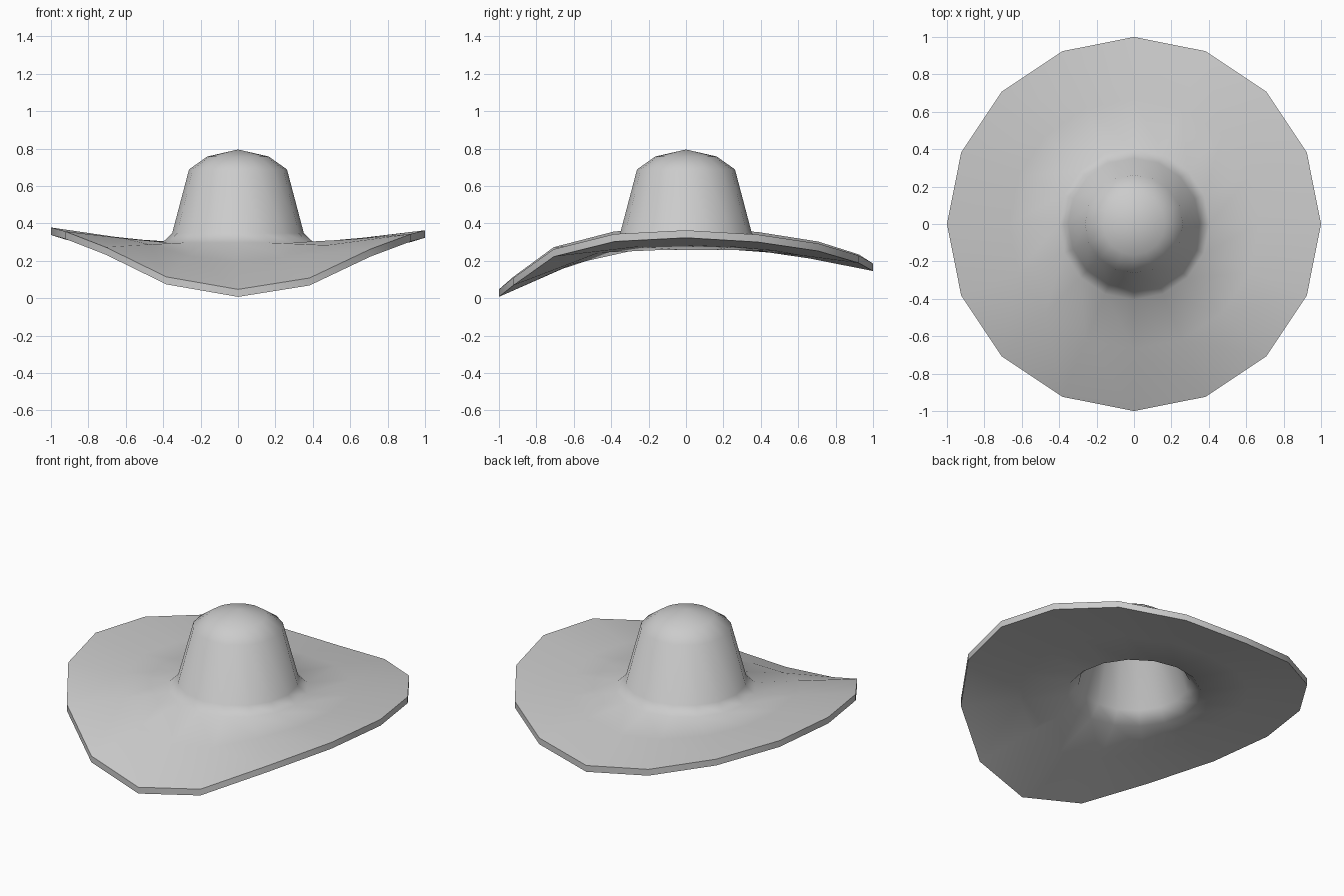
import bpy, bmesh
from math import sin, cos, pi, radians

old = bpy.data.objects.get("Cube")
if old:
    bpy.data.objects.remove(old, do_unlink=True)

SIDES = 16
THICK = 0.04
# Rim height from the front round to the back; the sides curl upwards
RIM = [0.047, 0.108, 0.262, 0.343, 0.363, 0.34, 0.292, 0.228, 0.185]
BASE = 0.297

# Profile rings: radius, height, share of the rim's bend
OUTER = [(0.165, 0.757, 0), (0.262, 0.688, 0), (0.352, 0.347, 0),
         (0.405, BASE, 0), (0.67, BASE, 0.4), (1.0, BASE, 1)]
INNER = [(1.0, BASE - THICK, 1), (0.66, BASE - THICK, 0.4),
         (0.385, BASE - THICK, 0), (0.32, 0.325, 0),
         (0.225, 0.66, 0), (0.15, 0.718, 0)]


def add_ring(bm, radius, height, bend):
    ring = []
    for i in range(SIDES):
        a = 2 * pi * i / SIDES
        rim = RIM[min(i, SIDES - i)] - 0.015 * min(0, sin(a))
        z = height + bend * (rim - BASE)
        ring.append(bm.verts.new((radius * sin(a), -radius * cos(a), z)))
    return ring


def bridge(bm, upper, lower):
    for i in range(SIDES):
        j = (i + 1) % SIDES
        bm.faces.new((upper[i], lower[i], lower[j], upper[j]))


def cap(bm, ring, height):
    tip = bm.verts.new((0, 0, height))
    for i in range(SIDES):
        bm.faces.new((tip, ring[i], ring[(i + 1) % SIDES]))


# Crown and brim as one hollow shell
bm = bmesh.new()
rings = [add_ring(bm, *p) for p in OUTER + INNER]
for a, b in zip(rings, rings[1:]):
    bridge(bm, a, b)
cap(bm, rings[0], 0.795)
cap(bm, rings[-1], 0.753)
bmesh.ops.recalc_face_normals(bm, faces=bm.faces)
mesh = bpy.data.meshes.new("hat")
bm.to_mesh(mesh)
bm.free()
hat = bpy.data.objects.new("hat", mesh)
bpy.context.collection.objects.link(hat)

# Plain grey felt
felt = bpy.data.materials.new("grey_felt")
felt.use_nodes = True
colour = (0.6, 0.6, 0.6, 1)
felt.diffuse_color = colour
felt.node_tree.nodes["Principled BSDF"].inputs["Base Color"].default_value = colour
mesh.materials.append(felt)

# Smooth surface with a crisp rim
bpy.context.view_layer.objects.active = hat
hat.select_set(True)
bpy.ops.object.shade_smooth_by_angle(angle=radians(60))
